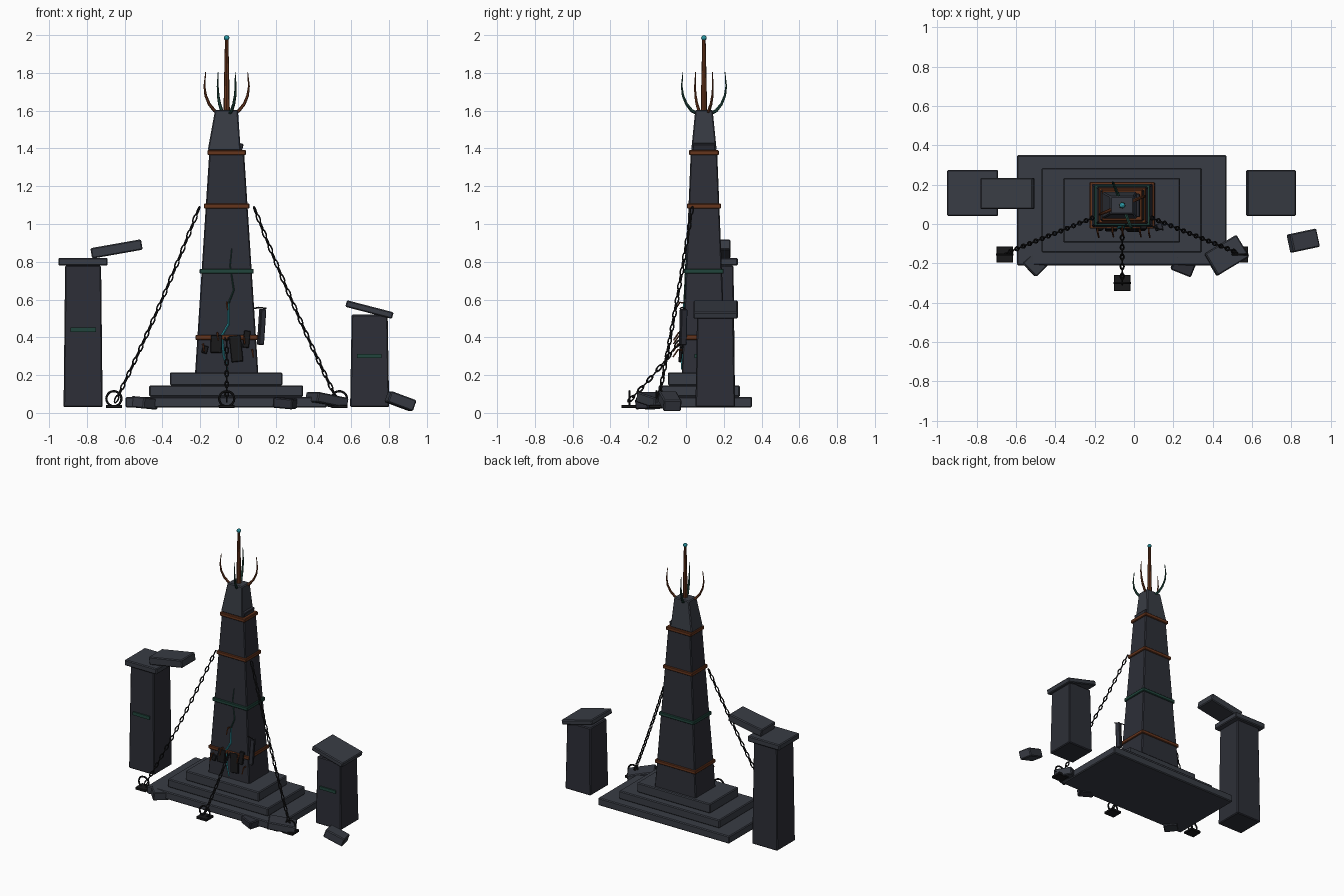
import bpy, bmesh, math
from mathutils import Vector, Matrix, Euler

if "Cube" in bpy.data.objects:
    bpy.data.objects.remove(bpy.data.objects["Cube"])


def mat(name, rgb):
    m = bpy.data.materials.new(name)
    m.diffuse_color = (*rgb, 1)
    m.use_nodes = True
    m.node_tree.nodes["Principled BSDF"].inputs["Base Color"].default_value = m.diffuse_color
    return m


STONE = mat("dark_stone", (0.026, 0.028, 0.038))
SLAB = mat("slab_stone", (0.04, 0.045, 0.058))
IRON = mat("black_iron", (0.009, 0.009, 0.010))
RUST = mat("rust", (0.13, 0.035, 0.012))
GREEN = mat("patina", (0.015, 0.06, 0.045))
GLOW = mat("teal_glow", (0.03, 0.38, 0.45))
CX, CY = -0.06, 0.095      # tower axis


def finish(name, bm, m, bevel=0):
    bmesh.ops.recalc_face_normals(bm, faces=bm.faces)
    me = bpy.data.meshes.new(name)
    bm.to_mesh(me)
    bm.free()
    me.materials.append(m)
    ob = bpy.data.objects.new(name, me)
    bpy.context.collection.objects.link(ob)
    if bevel:
        mod = ob.modifiers.new("bevel", 'BEVEL')
        mod.width, mod.segments = bevel, 1
    return ob


def block(name, c, size, m, rot=(0, 0, 0), top=(1, 1), shift=0, bevel=0.006):
    """Box centred on c; top scales the upper face, rot is in degrees."""
    bm = bmesh.new()
    bmesh.ops.create_cube(bm, size=1)
    for v in bm.verts:
        up = v.co.z > 0
        v.co = Vector((v.co.x * size[0] * (top[0] if up else 1) + (shift if up else 0),
                       v.co.y * size[1] * (top[1] if up else 1), v.co.z * size[2]))
    ob = finish(name, bm, m, bevel)
    ob.location = c
    ob.rotation_euler = Euler([math.radians(a) for a in rot])
    return ob


def tube(name, pts, radii, m, sides=8):
    """Tapered tube along a path."""
    bm = bmesh.new()
    pts = [Vector(p) for p in pts]
    rings = []
    for i, p in enumerate(pts):
        d = (pts[min(i + 1, len(pts) - 1)] - pts[max(i - 1, 0)]).normalized()
        ref = Vector((0, 1, 0)) if abs(d.y) < 0.9 else Vector((1, 0, 0))
        a = d.cross(ref).normalized()
        b = d.cross(a)
        rings.append([bm.verts.new(p + radii[i] * (a * math.cos(t) + b * math.sin(t)))
                      for t in (2 * math.pi * k / sides for k in range(sides))])
    for r, s in zip(rings, rings[1:]):
        for k in range(sides):
            bm.faces.new((r[k], r[(k + 1) % sides], s[(k + 1) % sides], s[k]))
    bm.faces.new(rings[0])
    bm.faces.new(rings[-1])
    return finish(name, bm, m)


def add_ring(bm, M, rx, rz, r, n=12, k=6):
    """Oval torus in local XZ, transformed by M."""
    g = []
    for i in range(n):
        a = 2 * math.pi * i / n
        g.append([bm.verts.new(M @ Vector(((rx + r * math.cos(b)) * math.cos(a), r * math.sin(b),
                                           (rz + r * math.cos(b)) * math.sin(a))))
                  for b in (2 * math.pi * j / k for j in range(k))])
    for i in range(n):
        for j in range(k):
            p, q = g[i], g[(i + 1) % n]
            bm.faces.new((p[j], q[j], q[(j + 1) % k], p[(j + 1) % k]))


def chain(name, a, b, sag):
    a, b = Vector(a), Vector(b)
    n = round((b - a).length / 0.04)
    mid = (a + b) / 2 - Vector((0, 0, 2 * sag))
    bm = bmesh.new()
    for i in range(n + 1):
        t = i / n
        p = a * (1 - t) ** 2 + mid * 2 * t * (1 - t) + b * t * t
        d = (mid - a) * (1 - t) + (b - mid) * t
        R = d.to_track_quat('Z', 'Y').to_matrix().to_4x4()
        add_ring(bm, Matrix.Translation(p) @ R @ Matrix.Rotation(math.pi / 2 * (i % 2), 4, 'Z'),
                 0.009, 0.023, 0.0045)
    finish(name, bm, IRON)


# stepped base
block("base_step_low", (-0.0625, 0.07, 0.057), (1.065, 0.56, 0.056), SLAB)
block("base_step_mid", (-0.0625, 0.07, 0.115), (0.815, 0.43, 0.06), SLAB)
block("base_step_top", (-0.0625, 0.07, 0.18), (0.595, 0.33, 0.07), SLAB)


# tower shaft, broken cap and metal bands
def half(z):
    t = (z - 0.2) / 1.18
    return 0.168 - 0.076 * t, 0.118 - 0.048 * t


block("tower_shaft", (CX, CY, 0.795), (0.336, 0.236, 1.19), STONE, top=(0.545, 0.59))
block("tower_cap", (CX - 0.013, CY, 1.497), (0.175, 0.135, 0.215), SLAB, top=(0.69, 0.68), shift=0.012)
block("broken_cap_chunk", (0.01, CY, 1.405), (0.03, 0.12, 0.045), STONE, rot=(0, 15, 0), bevel=0.004)
for z, m in ((0.4, RUST), (0.75, GREEN), (1.095, RUST), (1.378, RUST)):
    hx, hy = half(z)
    block("tower_band", (CX, CY, z), (2 * hx + 0.02, 2 * hy + 0.018, 0.026), m, bevel=0.004)

# spire with four curved prongs
tube("spire", [(CX, CY, 1.58), (CX, CY, 1.75), (CX, CY, 1.98)], [0.017, 0.014, 0.009], RUST)
bm = bmesh.new()
bmesh.ops.create_icosphere(bm, subdivisions=2, radius=0.015,
                           matrix=Matrix.Translation((CX, CY, 1.985)))
finish("spire_tip", bm, GLOW)
for i in range(4):
    a = math.radians(22 + 90 * i)
    path = [(0.04, 1.585), (0.07, 1.6), (0.1, 1.635), (0.12, 1.68), (0.127, 1.73), (0.12, 1.805)]
    tube("prong", [(CX + r * math.cos(a), CY + r * math.sin(a), z) for r, z in path],
         [0.009, 0.009, 0.008, 0.007, 0.005, 0.002], GREEN if i % 2 else RUST, 6)

# side pillars with caps, inlays and the broken lintel
block("left_pillar", (-0.82, 0.155, 0.405), (0.207, 0.21, 0.75), STONE, top=(0.92, 0.92))
block("left_pillar_cap", (-0.82, 0.157, 0.8), (0.26, 0.235, 0.042), SLAB)
block("left_inlay", (-0.82, 0.052, 0.441), (0.135, 0.012, 0.024), GREEN, bevel=0)
block("right_pillar", (0.697, 0.155, 0.275), (0.207, 0.21, 0.49), STONE, top=(0.92, 0.92))
block("right_pillar_cap", (0.696, 0.157, 0.547), (0.255, 0.235, 0.036), SLAB, rot=(0, 14.5, 0))
block("right_inlay", (0.695, 0.052, 0.301), (0.128, 0.012, 0.022), GREEN, bevel=0)
block("broken_lintel", (-0.643, 0.155, 0.868), (0.272, 0.16, 0.056), SLAB, rot=(0, -10, 0))

# fallen rubble
block("rubble_left", (-0.495, -0.195, 0.053), (0.11, 0.1, 0.06), SLAB, rot=(4, 4, 45))
block("rubble_small", (0.25, -0.215, 0.052), (0.11, 0.075, 0.055), STONE, rot=(3, 5, -22))
block("rubble_slab", (0.47, -0.16, 0.068), (0.19, 0.13, 0.055), SLAB, rot=(0, 10, 31))
block("rubble_far", (0.86, -0.085, 0.062), (0.145, 0.095, 0.062), SLAB, rot=(0, 20, 12))

# anchors: plate and upright ring, with chains to the tower
for x, y, start, sag in ((-0.657, -0.155, (-0.212, 0.03, 1.07), 0.03),
                         (0.537, -0.155, (0.092, 0.03, 1.07), 0.03),
                         (CX, -0.3, (CX, -0.02, 0.4), 0.015)):
    block("anchor_plate", (x, y, 0.034), (0.085, 0.082, 0.018), IRON, bevel=0.003)
    bm = bmesh.new()
    add_ring(bm, Matrix.Translation((x, y, 0.075)), 0.04, 0.04, 0.006, 20, 6)
    finish("anchor_ring", bm, IRON)
    chain("anchor_chain", start, (x + (0.015 if x < -0.1 else -0.015 if x > 0 else 0), y + 0.01, 0.075), sag)


# glowing crack on the front face
def face(x, z, off=0.002):
    return (x, CY - half(z)[1] - off, z)


crack = [(-0.033, 0.87), (-0.042, 0.78), (-0.022, 0.65), (-0.05, 0.58), (-0.05, 0.47),
         (-0.085, 0.41), (-0.075, 0.3), (-0.055, 0.23)]
tube("crack_upper", [face(*p) for p in crack[:4]], [0.002, 0.003, 0.004, 0.005], GREEN, 4)
tube("crack_lower", [face(*p) for p in crack[3:]], [0.005, 0.006, 0.006, 0.005, 0.003], GLOW, 4)

# loosened panels, splinters and bent bars around the break
for x, z, w, h, r in ((-0.115, 0.365, 0.06, 0.095, 2), (-0.01, 0.34, 0.062, 0.14, -6),
                      (-0.175, 0.335, 0.03, 0.04, 15), (0.045, 0.39, 0.035, 0.09, 6)):
    block("loose_panel", face(x, z, 0.008), (w, 0.016, h), IRON, rot=(-6, r, 0), bevel=0.003)
block("hanging_splinter", (0.125, -0.015, 0.455), (0.03, 0.035, 0.19), STONE, rot=(0, 4, 20), bevel=0.004)
tube("splinter_bar", [(0.07, 0.0, 0.55), (0.11, -0.02, 0.558), (0.15, -0.03, 0.553)], [0.004] * 3, IRON, 6)
for x, z in ((-0.185, 0.36), (-0.11, 0.42), (-0.06, 0.58), (0.03, 0.4), (0.075, 0.33)):
    tube("bent_bar", [face(x, z, -0.01), face(x, z + 0.005, 0.025), face(x + 0.006, z - 0.035, 0.05)],
         [0.005, 0.005, 0.004], RUST, 6)
